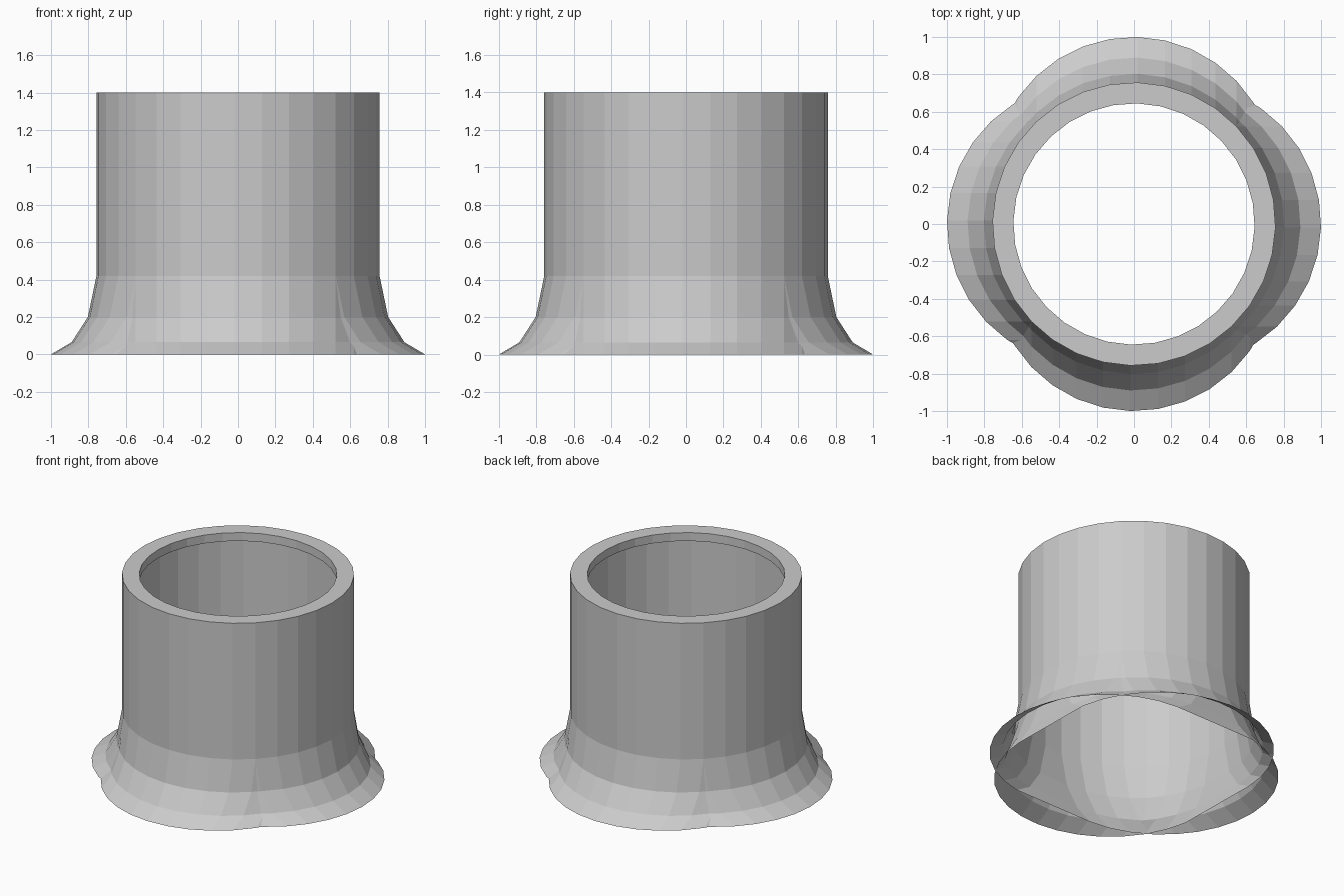
import bpy, bmesh
from math import cos, sin, radians, pi

if "Cube" in bpy.data.objects:
    bpy.data.objects.remove(bpy.data.objects["Cube"])

N = 32                    # sides of the pipe
TURN = radians(-1.4)      # slight rotation of the facets
R_OUT, R_IN = 0.757, 0.645


def ring(r, z, shift=0.0, turn=0.0):
    """Circle whose two halves are pulled apart along y by shift, then turned about z."""
    pts = []
    for k in range(N):
        a = TURN + 2 * pi * k / N
        x, y = r * cos(a), r * sin(a)
        y += shift if y > 0 else -shift
        pts.append((x * cos(turn) - y * sin(turn), x * sin(turn) + y * cos(turn), z))
    return pts


def skin(name, rings):
    """Bridge successive rings into an open, flat-shaded surface."""
    bm = bmesh.new()
    loops = [[bm.verts.new(p) for p in r] for r in rings]
    for a, b in zip(loops, loops[1:]):
        for k in range(N):
            j = (k + 1) % N
            bm.faces.new((a[k], a[j], b[j], b[k]))
    me = bpy.data.meshes.new(name)
    bm.to_mesh(me)
    bm.free()
    ob = bpy.data.objects.new(name, me)
    bpy.context.collection.objects.link(ob)
    return ob


# Upper pipe wall, flat top rim and the short inward lip
skin("pipe_wall", [ring(R_OUT, 0.42), ring(R_OUT, 1.4),
                   ring(R_IN, 1.4), ring(R_IN, 1.34)])

# Two crossing flared skirts: (height, outward pull)
flare = [(0.0, 0.243), (0.065, 0.133), (0.2, 0.046), (0.42, 0.0)]
for name, turn in (("flare_front_back", 0.0), ("flare_left_right", pi / 2)):
    skin(name, [ring(R_OUT, z, s, turn) for z, s in flare])
